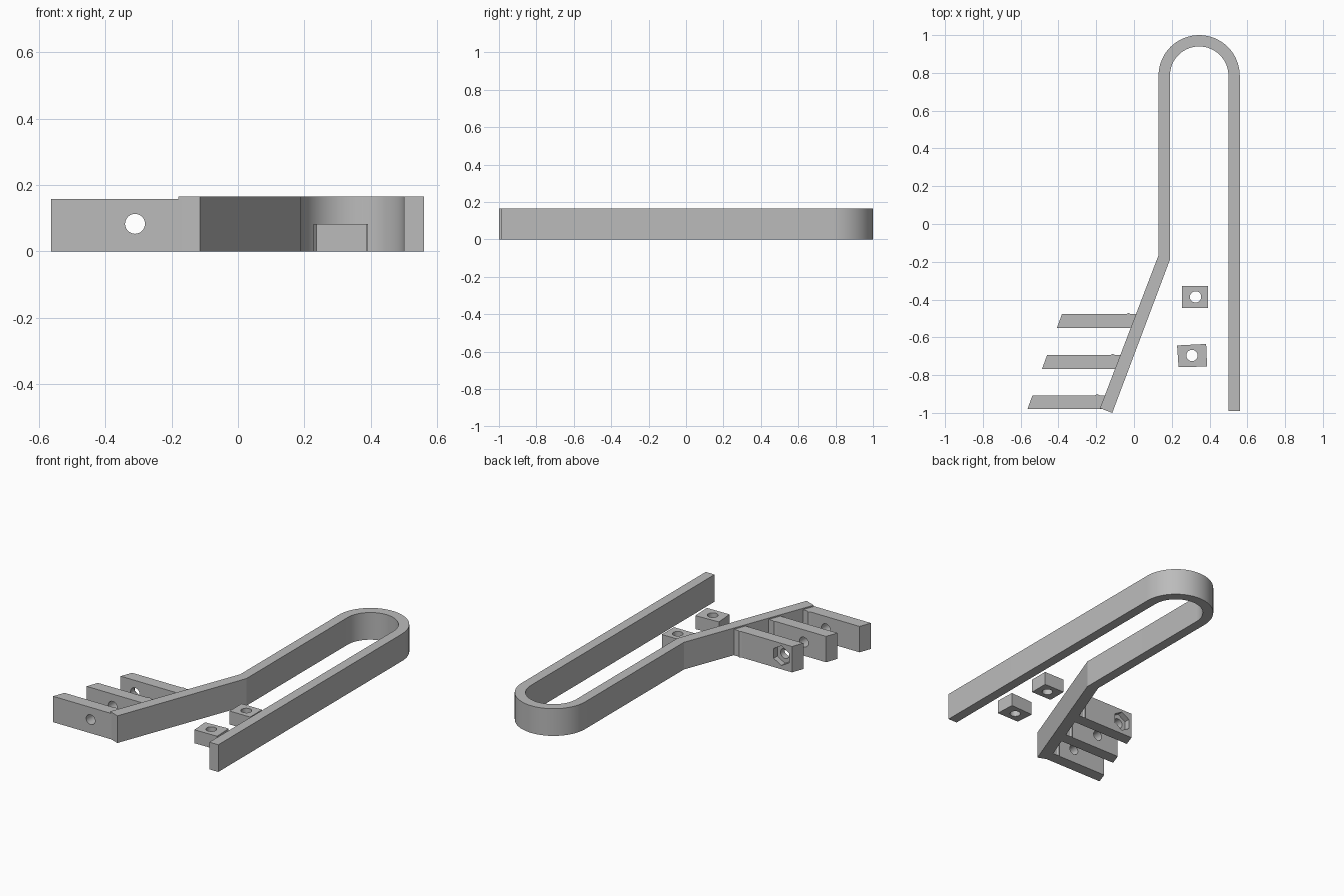
import bpy
import bmesh
from math import cos, sin, pi, radians
from mathutils import Matrix

if "Cube" in bpy.data.objects:
    bpy.data.objects.remove(bpy.data.objects["Cube"], do_unlink=True)

# One plain grey plastic
grey = bpy.data.materials.new("grey plastic")
grey.use_nodes = True
colour = (0.5, 0.5, 0.5, 1)
grey.diffuse_color = colour
grey.node_tree.nodes["Principled BSDF"].inputs["Base Color"].default_value = colour


def make_object(name, bm):
    bmesh.ops.recalc_face_normals(bm, faces=bm.faces)
    mesh = bpy.data.meshes.new(name)
    bm.to_mesh(mesh)
    bm.free()
    obj = bpy.data.objects.new(name, mesh)
    bpy.context.collection.objects.link(obj)
    mesh.materials.append(grey)
    return obj


def extrude_profile(name, points, height):
    bm = bmesh.new()
    face = bm.faces.new([bm.verts.new((x, y, 0)) for x, y in points])
    result = bmesh.ops.extrude_face_region(bm, geom=[face])
    top = [v for v in result["geom"] if isinstance(v, bmesh.types.BMVert)]
    bmesh.ops.translate(bm, verts=top, vec=(0, 0, height))
    return make_object(name, bm)


def drill(obj, centre, radius, depth, sides=32, along_y=False):
    # Subtract a round or hexagonal prism
    bm = bmesh.new()
    turn = Matrix.Rotation(radians(90), 4, "X") if along_y else Matrix()
    bmesh.ops.create_cone(bm, cap_ends=True, segments=sides, radius1=radius,
                          radius2=radius, depth=depth,
                          matrix=Matrix.Translation(centre) @ turn)
    cutter = make_object("cutter", bm)
    cutter.hide_render = True
    mod = obj.modifiers.new("hole", "BOOLEAN")
    mod.operation = "DIFFERENCE"
    mod.solver = "EXACT"
    mod.object = cutter
    activate(obj)
    bpy.ops.object.modifier_apply(modifier=mod.name)
    bpy.data.objects.remove(cutter, do_unlink=True)


def activate(obj):
    bpy.ops.object.select_all(action="DESELECT")
    obj.select_set(True)
    bpy.context.view_layer.objects.active = obj


def smooth(obj):
    activate(obj)
    bpy.ops.object.shade_smooth_by_angle(angle=radians(20))


# Hairpin band: straight arm, round bend, short arm, splayed end
def arc(radius, angles):
    return [(0.345 + radius * cos(a), 0.785 + radius * sin(a)) for a in angles]


steps = 32
sweep = [pi * i / steps for i in range(steps + 1)]
outline = [(0.56, -0.99)] + arc(0.215, sweep)
outline += [(0.13, -0.165), (-0.18, -0.975), (-0.115, -1.0), (0.19, -0.19)]
outline += arc(0.155, reversed(sweep)) + [(0.50, -0.99)]
smooth(extrude_profile("hairpin_band", outline, 0.166))


# Three fingers on the splayed end, bored along one common axis
def band_edge(y):
    return 0.13 + (y + 0.165) * 0.383


def finger_tip(y):
    return -0.408 + (y + 0.55) * 0.363


for name, front in (("rear", -0.55), ("middle", -0.767), ("front", -0.98)):
    back = front + 0.073
    ridge = band_edge(back) - 0.04
    finger = extrude_profile(name + "_finger", [
        (finger_tip(front), front), (band_edge(front) + 0.02, front),
        (band_edge(back) + 0.02, back), (ridge + 0.012, back),
        (ridge, back + 0.006), (ridge - 0.012, back),
        (finger_tip(back), back)], 0.158)
    drill(finger, (-0.31, front + 0.035, 0.083), 0.03, 0.3, along_y=True)
    if name == "rear":
        # Hexagonal nut pocket
        drill(finger, (-0.31, back, 0.083), 0.06, 0.07, sides=6, along_y=True)
    smooth(finger)

# Two loose drilled blocks
blocks = {
    "rear_block": ((0.326, -0.386), [(0.254, -0.444), (0.392, -0.444),
                                     (0.392, -0.327), (0.254, -0.327)]),
    "front_block": ((0.307, -0.696), [(0.236, -0.757), (0.387, -0.755),
                                      (0.382, -0.635), (0.228, -0.643)]),
}
for name, (hole, corners) in blocks.items():
    block = extrude_profile(name, corners, 0.082)
    drill(block, (*hole, 0.04), 0.03, 0.3)
    smooth(block)
